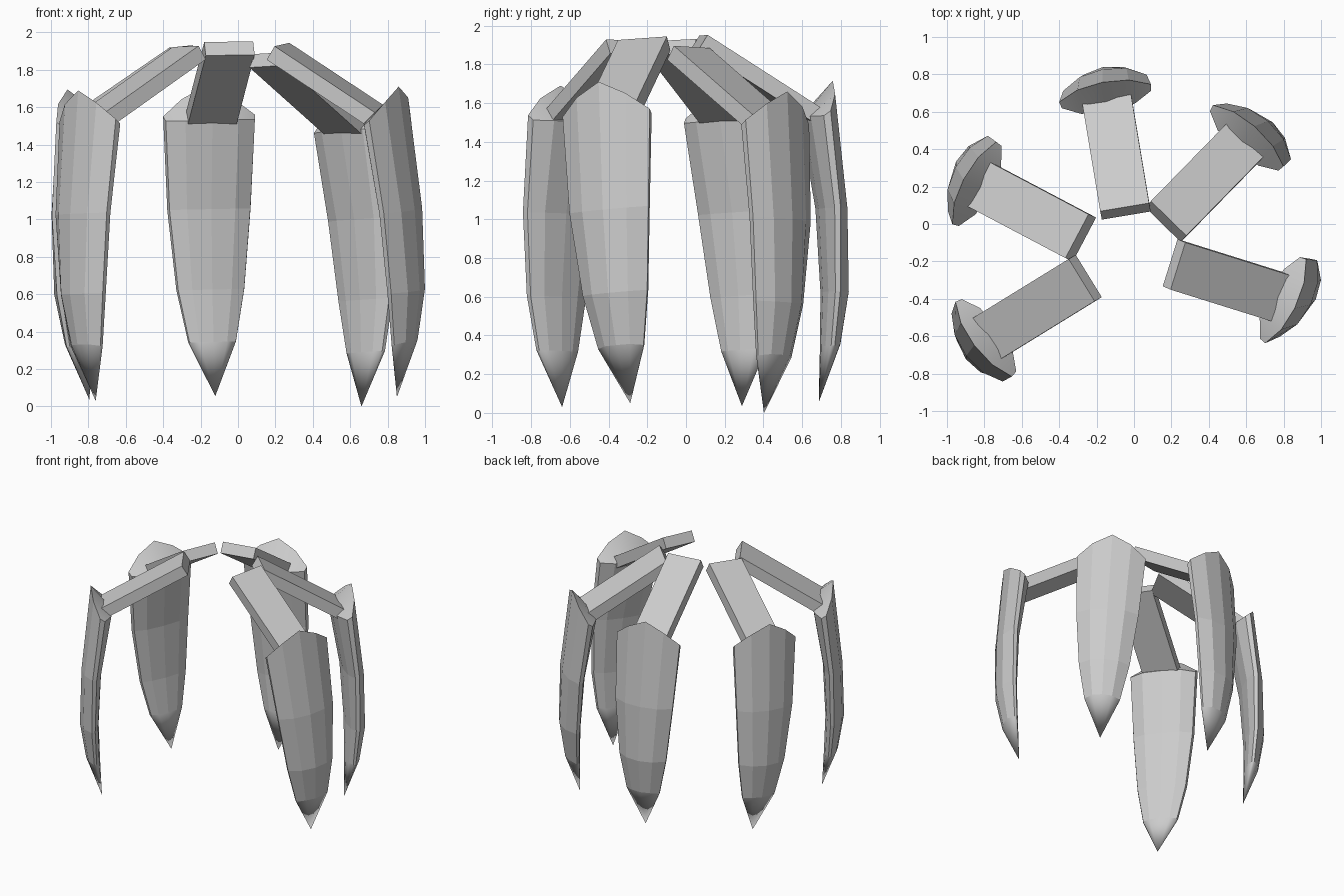
import bpy, bmesh
from math import radians, cos, sin
from mathutils import Vector

if "Cube" in bpy.data.objects:
    bpy.data.objects.remove(bpy.data.objects["Cube"])

# Blade rings: (half width, [outer z: edge, mid, centre], [outer bulge: edge, mid, centre],
#               inner z, [inner bulge: edge, middle])
RINGS = [
    (0.25, (1.55, 1.64, 1.71), (0.02, 0.065, 0.08), 1.525, (-0.015, -0.065)),
    (0.227, (1.05, 1.05, 1.05), (0.075, 0.13, 0.148), 1.05, (0.045, 0.012)),
    (0.185, (0.62, 0.62, 0.62), (0.08, 0.14, 0.16), 0.62, (0.055, 0.032)),
    (0.13, (0.34, 0.35, 0.35), (0.06, 0.10, 0.115), 0.34, (0.042, 0.022)),
]
TIP_Z = 0.05
PIVOT = 1.5


def finish(bm, name):
    bmesh.ops.recalc_face_normals(bm, faces=bm.faces)
    me = bpy.data.meshes.new(name)
    bm.to_mesh(me)
    bm.free()
    ob = bpy.data.objects.new(name, me)
    bpy.context.collection.objects.link(ob)
    return ob


def blade(name, centre, azimuth, roll, dz):
    """Curved, faceted claw blade with a sloping cap, narrowing to a point."""
    a = radians(azimuth)
    out = Vector((cos(a), sin(a), 0))
    side = Vector((-sin(a), cos(a), 0))
    base = Vector((centre[0], centre[1], dz))
    bm = bmesh.new()

    def vert(u, r, z):
        p = base + out * r + side * (u + (PIVOT - z) * roll)
        p.z += z + u * roll
        return bm.verts.new(p)

    rings = []
    for w, zs, rs, iz, (ie, im) in RINGS:
        outer = [vert(k * w, rs[i], zs[i]) for k, i in
                 ((-1, 0), (-0.56, 1), (0, 2), (0.56, 1), (1, 0))]
        inner = [vert(k * w, r, iz) for k, r in
                 ((0.97, ie), (0.58, im), (0, im - 0.008), (-0.58, im), (-0.97, ie))]
        rings.append(outer + inner)
    n = 10
    for r0, r1 in zip(rings, rings[1:]):
        for i in range(n):
            j = (i + 1) % n
            bm.faces.new((r0[i], r0[j], r1[j], r1[i]))
    # sloping cap, softly shaded
    top = rings[0]
    for i in range(4):
        f = bm.faces.new((top[i], top[i + 1], top[8 - i], top[9 - i]))
        f.smooth = True
    # pointed tip, softly shaded
    tip = vert(0, 0, TIP_Z)
    for i in range(n):
        f = bm.faces.new((rings[-1][i], rings[-1][(i + 1) % n], tip))
        f.smooth = True
    return finish(bm, name)


def arm(name, inner, outer, roll):
    """Slanted bar; inner and outer are the middles of the top end edges."""
    p, q = Vector(inner), Vector(outer)
    d = (q - p).normalized()
    side = Vector((-d.y, d.x, 0)).normalized()
    side = (side + Vector((0, 0, roll * 0.8))).normalized()
    down = side.cross(d).normalized()
    if down.z > 0:
        down.negate()
    bm = bmesh.new()
    bmesh.ops.create_cube(bm, size=1)
    for v in bm.verts:
        x, y, z = v.co
        v.co = (p if x < 0 else q) + side * (y * 0.265) + down * (0.085 if z < 0 else 0)
    return finish(bm, name)


# name, arm inner, arm outer, blade centre, azimuth, roll, height shift
LEGS = [
    ("back", (-0.05, 0.09, 1.95), (-0.15, 0.69, 1.565), (-0.15, 0.68), 101, -0.02, 0.005),
    ("back_right", (0.185, 0.03, 1.89), (0.61, 0.465, 1.51), (0.60, 0.455), 49, -0.055, -0.05),
    ("right", (0.235, -0.225, 1.935), (0.81, -0.405, 1.555), (0.795, -0.40), -26, 0.086, 0.0),
    ("front_left", (-0.28, -0.30, 1.925), (-0.80, -0.62, 1.555), (-0.787, -0.605), 217, 0.03, -0.02),
    ("back_left", (-0.305, -0.065, 1.925), (-0.845, 0.22, 1.555), (-0.835, 0.212), 152, -0.06, -0.015),
]
for name, p, q, c, az, roll, dz in LEGS:
    arm(name + "_arm", p, q, roll)
    blade(name + "_blade", c, az, roll, dz)
